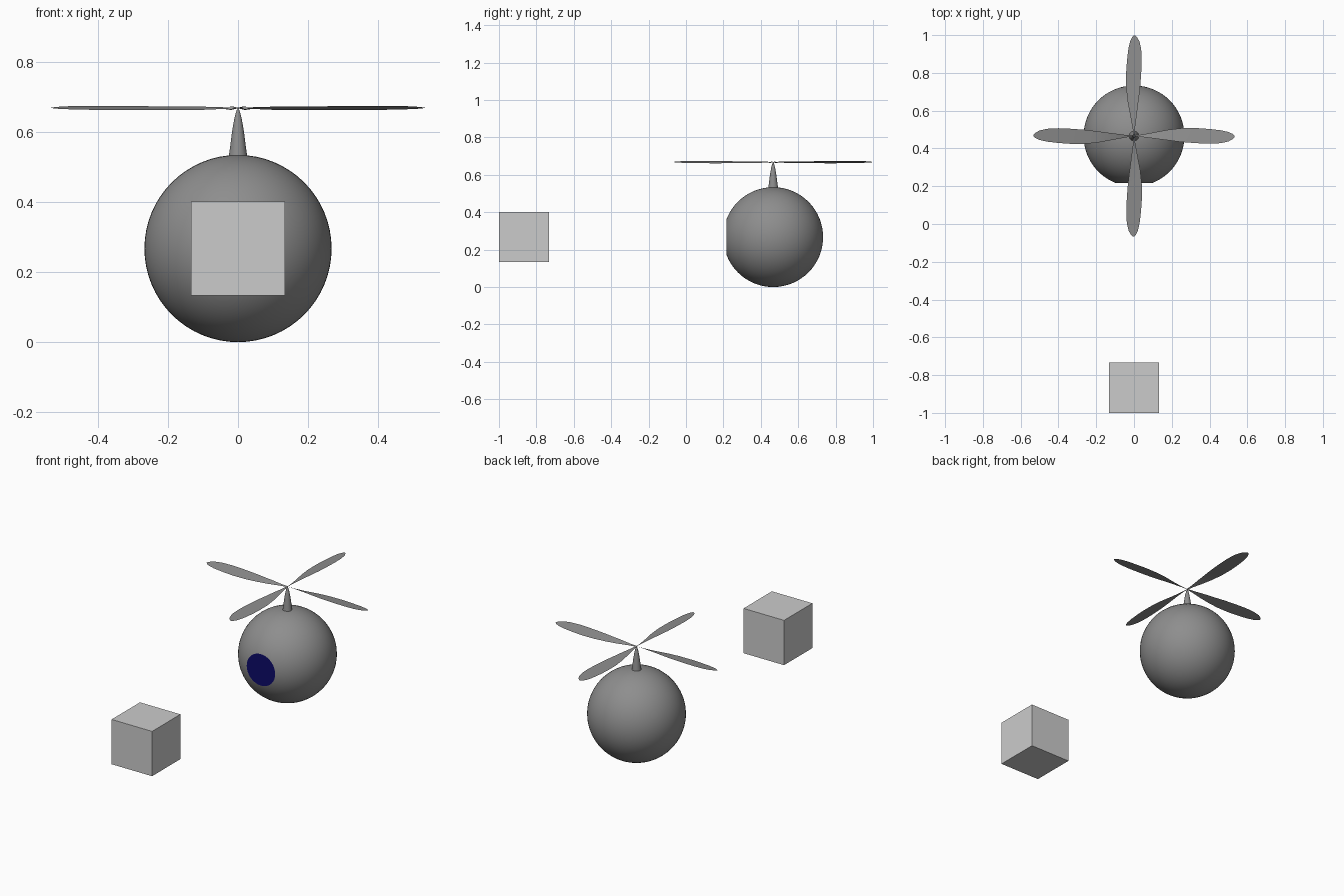
import bpy, bmesh
from math import radians, pi
from mathutils import Matrix

if "Cube" in bpy.data.objects:
    bpy.data.objects.remove(bpy.data.objects["Cube"])

CX, CY = 0.0, 0.466          # axis of the flying body
R = 0.267                    # body radius
CUT_Y = 0.216                # plane of the flat front lens


def material(name, color):
    mat = bpy.data.materials.new(name)
    mat.diffuse_color = (*color, 1)
    mat.use_nodes = True
    mat.node_tree.nodes["Principled BSDF"].inputs["Base Color"].default_value = mat.diffuse_color
    return mat


dark_grey = material("dark_grey", (0.27, 0.27, 0.27))
blue = material("lens_blue", (0.004, 0.003, 0.14))


def add_object(name, bm, mat=None, smooth=True):
    mesh = bpy.data.meshes.new(name)
    bm.to_mesh(mesh)
    bm.free()
    ob = bpy.data.objects.new(name, mesh)
    bpy.context.collection.objects.link(ob)
    if mat:
        mesh.materials.append(mat)
    if smooth:
        bpy.ops.object.select_all(action='DESELECT')
        bpy.context.view_layer.objects.active = ob
        ob.select_set(True)
        bpy.ops.object.shade_smooth_by_angle(angle=radians(35))
    return ob


# Ball body, poles along y, front cap sliced off
bm = bmesh.new()
bmesh.ops.create_uvsphere(bm, u_segments=64, v_segments=32, radius=R,
                          matrix=Matrix.Translation((CX, CY, R)) @ Matrix.Rotation(pi / 2, 4, 'X'))
bmesh.ops.bisect_plane(bm, geom=bm.verts[:] + bm.edges[:] + bm.faces[:],
                       plane_co=(0, CUT_Y, 0), plane_no=(0, -1, 0), clear_outer=True)
add_object("body", bm, dark_grey)

# Blue lens closing the cut
bm = bmesh.new()
lens_r = (R ** 2 - (CY - CUT_Y) ** 2) ** 0.5
bmesh.ops.create_circle(bm, cap_ends=True, segments=64, radius=lens_r,
                        matrix=Matrix.Translation((CX, CUT_Y, R)) @ Matrix.Rotation(pi / 2, 4, 'X'))
add_object("lens", bm, blue, smooth=False)

# Tapered mast, lathed from a curved profile
profile = [(0.027, 0.525), (0.022, 0.56), (0.017, 0.60), (0.011, 0.635),
           (0.006, 0.655), (0.003, 0.663), (0.0, 0.667)]
bm = bmesh.new()
vs = [bm.verts.new((CX + r, CY, z)) for r, z in profile]
es = [bm.edges.new(p) for p in zip(vs, vs[1:])]
bmesh.ops.spin(bm, geom=vs + es, cent=(CX, CY, 0), axis=(0, 0, 1), angle=2 * pi, steps=32)
bmesh.ops.remove_doubles(bm, verts=bm.verts, dist=1e-5)
bmesh.ops.recalc_face_normals(bm, faces=bm.faces)
add_object("mast", bm, dark_grey)

# Four pitched rotor blades: radius, rear edge, front edge
outline = [(0.0, 0.003, -0.003), (0.04, 0.007, -0.005), (0.11, 0.02, -0.014),
           (0.18, 0.033, -0.023), (0.25, 0.041, -0.032), (0.33, 0.042, -0.038),
           (0.40, 0.037, -0.041), (0.46, 0.030, -0.038), (0.50, 0.021, -0.029),
           (0.522, 0.011, -0.017), (0.533, 0.001, -0.005)]
HUB_Z, ACROSS = 0.668, 6
for i, side in enumerate(("right", "rear", "left", "front")):
    bm = bmesh.new()
    rows = []
    for r, a, b in outline:
        pitch = 0.15 + 0.3 * max(0, 1 - r / 0.2)    # steeper towards the hub
        ws = [b + (a - b) * k / ACROSS for k in range(ACROSS + 1)]
        rows.append([bm.verts.new((r, w, -pitch * w)) for w in ws])
    for r0, r1 in zip(rows, rows[1:]):
        for k in range(ACROSS):
            bm.faces.new((r0[k], r1[k], r1[k + 1], r0[k + 1]))
    bm.transform(Matrix.Translation((CX, CY, HUB_Z)) @ Matrix.Rotation(i * pi / 2, 4, 'Z'))
    add_object(side + "_blade", bm, dark_grey)

# Separate cube in front
bm = bmesh.new()
bmesh.ops.create_cube(bm, size=0.267, matrix=Matrix.Translation((0, -0.8665, R)))
add_object("cube", bm, smooth=False)
